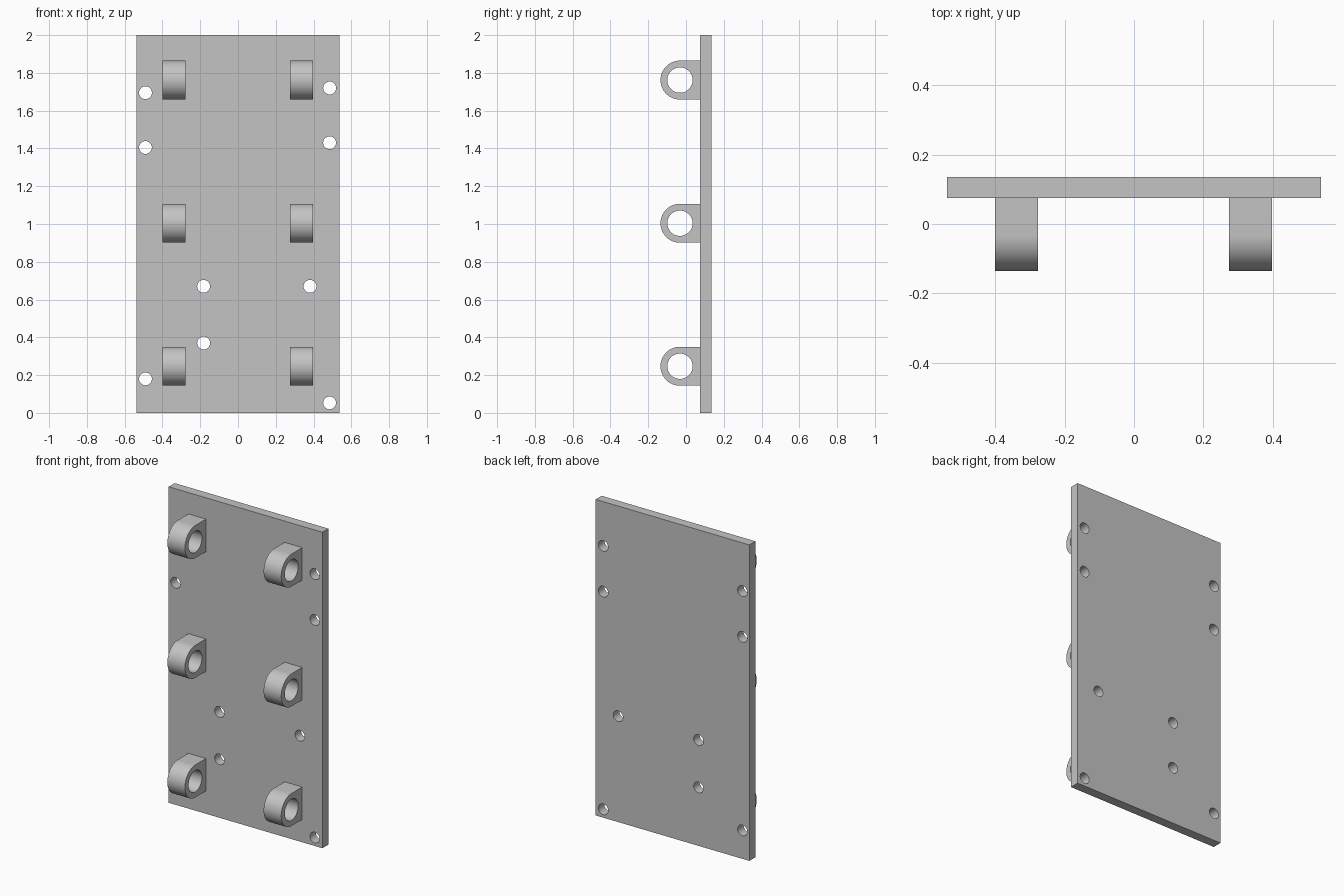
import bpy, bmesh, math
from mathutils import Matrix, Vector

cube = bpy.data.objects.get("Cube")
if cube:
    bpy.data.objects.remove(cube, do_unlink=True)

grey = bpy.data.materials.new("plain_grey")
grey.use_nodes = True
colour = (0.55, 0.55, 0.55, 1)
grey.diffuse_color = colour
grey.node_tree.nodes["Principled BSDF"].inputs["Base Color"].default_value = colour


def arc(centre, radius, start=0.0, sweep=360.0, steps=48):
    """Points on an arc; a full circle leaves out the repeated end point."""
    count = steps if sweep == 360 else steps + 1
    angles = [math.radians(start + sweep * i / steps) for i in range(count)]
    return [(centre[0] + radius * math.cos(a), centre[1] + radius * math.sin(a))
            for a in angles]


def pierced_solid(name, outline, holes, to_space, depth):
    """Fill an outline around its holes and extrude it along depth."""
    bm = bmesh.new()
    edges = []
    for loop in [outline] + holes:
        verts = [bm.verts.new(to_space(u, v)) for u, v in loop]
        edges += [bm.edges.new((a, b)) for a, b in zip(verts, verts[1:] + verts[:1])]
    bmesh.ops.triangle_fill(bm, use_beauty=True, use_dissolve=False, edges=edges)
    result = bmesh.ops.extrude_face_region(bm, geom=bm.faces[:], use_keep_orig=True)
    moved = [g for g in result["geom"] if isinstance(g, bmesh.types.BMVert)]
    bmesh.ops.translate(bm, verts=moved, vec=depth)
    bmesh.ops.recalc_face_normals(bm, faces=bm.faces[:])
    mesh = bpy.data.meshes.new(name)
    bm.to_mesh(mesh)
    bm.free()
    mesh.materials.append(grey)
    obj = bpy.data.objects.new(name, mesh)
    bpy.context.collection.objects.link(obj)
    bpy.ops.object.select_all(action="DESELECT")
    obj.select_set(True)
    bpy.context.view_layer.objects.active = obj
    bpy.ops.object.shade_smooth_by_angle(angle=math.radians(30))
    return obj


# Upright plate with bolt holes
half_width, height = 0.538, 2.0
plate_front, plate_back = 0.075, 0.135
bolt_holes = [(-0.49, 1.695), (-0.49, 1.405), (-0.49, 0.18),
              (0.485, 1.72), (0.485, 1.43), (0.485, 0.053),
              (-0.182, 0.67), (-0.182, 0.37), (0.381, 0.67)]
pierced_solid(
    "back_plate",
    [(-half_width, 0), (half_width, 0), (half_width, height), (-half_width, height)],
    [arc(c, 0.034, steps=32) for c in bolt_holes],
    lambda x, z: Vector((x, plate_front, z)),
    Vector((0, plate_back - plate_front, 0)))

# Rounded lugs with a cross bore, three on each side
lug_radius, bore_radius, lug_y, lug_width = 0.103, 0.067, -0.032, 0.123
lug_outline = ([(plate_front, lug_radius)]
               + arc((lug_y, 0), lug_radius, 90, 180)
               + [(plate_front, -lug_radius)])
for side, x in (("right", -0.40), ("left", 0.274)):
    for level, z in (("lower", 0.247), ("middle", 1.004), ("upper", 1.762)):
        lug = pierced_solid(f"{level}_{side}_lug", lug_outline,
                            [arc((lug_y, 0), bore_radius)],
                            lambda y, h: Vector((0, y, h)),
                            Vector((lug_width, 0, 0)))
        lug.location = (x, 0, z)
